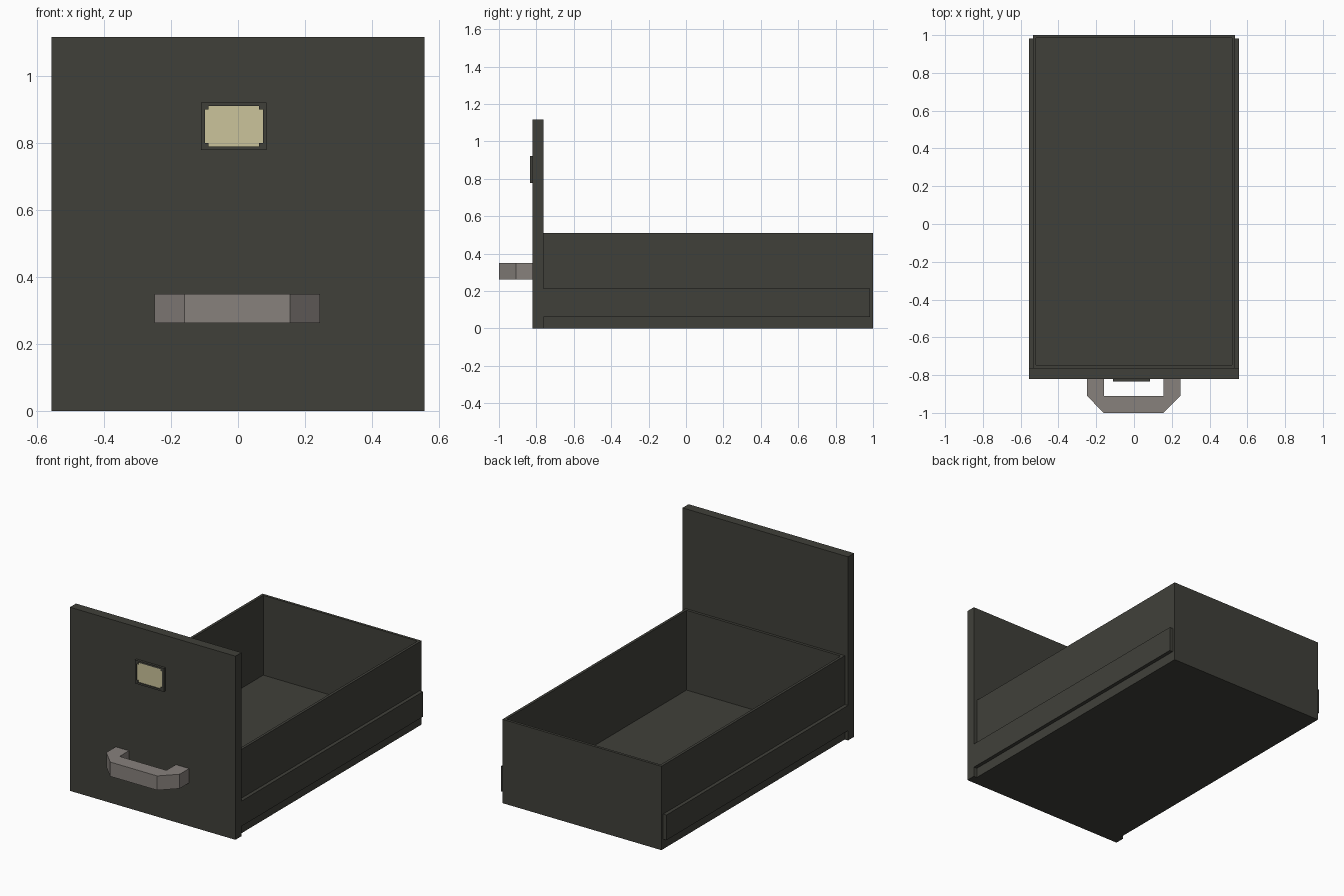
import bpy, bmesh
from mathutils import Vector

if "Cube" in bpy.data.objects:
    bpy.data.objects.remove(bpy.data.objects["Cube"])


def material(name, rgb):
    m = bpy.data.materials.new(name)
    m.diffuse_color = (*rgb, 1)
    m.use_nodes = True
    m.node_tree.nodes["Principled BSDF"].inputs["Base Color"].default_value = m.diffuse_color
    return m


dark = material("dark_olive_metal", (0.051, 0.051, 0.042))
steel = material("warm_grey_steel", (0.242, 0.220, 0.202))
cream = material("cream_card", (0.597, 0.552, 0.328))


def finish(name, bm, mat):
    bmesh.ops.recalc_face_normals(bm, faces=bm.faces)
    me = bpy.data.meshes.new(name)
    bm.to_mesh(me)
    bm.free()
    me.materials.append(mat)
    ob = bpy.data.objects.new(name, me)
    bpy.context.collection.objects.link(ob)
    return ob


def add_box(bm, lo, hi):
    lo, hi = Vector(lo), Vector(hi)
    verts = bmesh.ops.create_cube(bm, size=1)["verts"]
    for v in verts:
        v.co = Vector(((lo[i] + hi[i]) / 2 + v.co[i] * (hi[i] - lo[i])) for i in range(3))


def box(name, lo, hi, mat):
    bm = bmesh.new()
    add_box(bm, lo, hi)
    return finish(name, bm, mat)


def prism(name, outline, z0, z1, mat):
    bm = bmesh.new()
    face = bm.faces.new([bm.verts.new((x, y, z0)) for x, y in outline])
    top = bmesh.ops.extrude_face_region(bm, geom=[face])["geom"]
    for v in top:
        if isinstance(v, bmesh.types.BMVert):
            v.co.z = z1
    if not any(abs(f.normal.z) > 0.9 and f.calc_center_median().z == z0 for f in bm.faces):
        bmesh.ops.holes_fill(bm, edges=bm.edges)
    return finish(name, bm, mat)


# Tall front panel
box("front_panel", (-0.557, -0.82, 0.0), (0.557, -0.762, 1.117), dark)

# Open tray: solid block whose top is inset and pushed down to the floor
bm = bmesh.new()
add_box(bm, (-0.535, -0.762, 0.0), (0.535, 1.0, 0.51))
bm.faces.ensure_lookup_table()
bm.normal_update()
top = max(bm.faces, key=lambda f: f.calc_center_median().z)
bmesh.ops.inset_region(bm, faces=[top], thickness=0.023)
well = bmesh.ops.extrude_discrete_faces(bm, faces=[top])["faces"][0]
for v in well.verts:
    v.co.z = 0.025
finish("drawer_tray", bm, dark)

# Slide rails on both sides
for side, s in (("left", -1), ("right", 1)):
    x0, x1 = sorted((s * 0.535, s * 0.557))
    box(side + "_rail", (x0, -0.762, 0.06), (x1, 0.983, 0.213), dark)

# Chamfered pull handle
half = [(0.247, -0.82), (0.247, -0.91), (0.158, -1.0)]
inner = [(0.158, -0.91), (0.158, -0.82)]
right = inner + half
outline = right + [(-x, y) for x, y in reversed(right)]
prism("pull_handle", [(x - 0.002, y) for x, y in outline], 0.263, 0.35, steel)

# Label holder: four frame bars and small corner blocks around a card
X0, X1, Z0, Z1 = -0.11, 0.085, 0.779, 0.922
t, c = 0.011, 0.022
bm = bmesh.new()
for a, b in ((X0, X0 + t), (X1 - t, X1)):
    add_box(bm, (a, -0.835, Z0), (b, -0.82, Z1))
for a, b in ((Z0, Z0 + t), (Z1 - t, Z1)):
    add_box(bm, (X0 + t, -0.835, a), (X1 - t, -0.82, b))
for a, b in ((X0 + t, X0 + c), (X1 - c, X1 - t)):
    for p, q in ((Z0 + t, Z0 + c), (Z1 - c, Z1 - t)):
        add_box(bm, (a, -0.834, p), (b, -0.82, q))
finish("label_frame", bm, dark)
box("label_card", (X0 + t, -0.829, Z0 + t), (X1 - t, -0.82, Z1 - t), cream)
